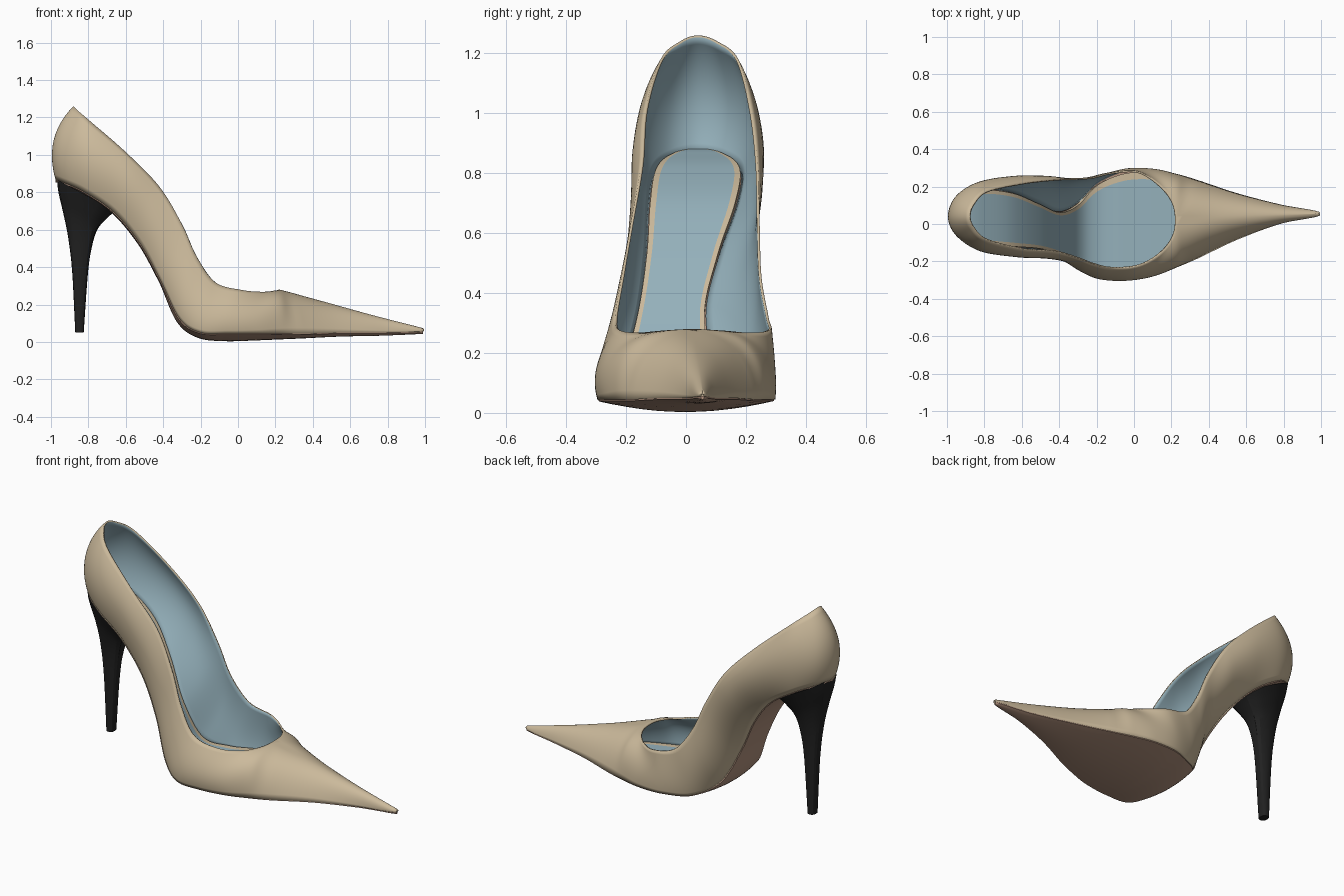
import bpy, bmesh, math
from mathutils import Vector

if "Cube" in bpy.data.objects:
    bpy.data.objects.remove(bpy.data.objects["Cube"])

def material(name, rgb):
    m = bpy.data.materials.new(name)
    m.diffuse_color = (*rgb, 1)
    m.use_nodes = True
    m.node_tree.nodes["Principled BSDF"].inputs["Base Color"].default_value = m.diffuse_color
    return m

TAN = material("tan_leather", (0.60, 0.49, 0.33))
BLUE = material("blue_lining", (0.30, 0.44, 0.50))
BROWN = material("brown_sole", (0.45, 0.29, 0.21))
BLACK = material("black_heel", (0.015, 0.015, 0.015))

# Stations heel -> toe: x,z of the bottom edge, wall middle and top line
XZ = [(-.975, .865, -.985, 1.08, -.88, 1.26), (-.93, .85, -.945, 1.05, -.86, 1.24),
      (-.82, .80, -.82, 1.0, -.79, 1.18), (-.66, .69, -.62, .86, -.60, 1.015),
      (-.52, .52, -.47, .68, -.42, .83), (-.41, .32, -.36, .45, -.30, .63),
      (-.31, .12, -.27, .25, -.22, .455), (-.20, .05, -.17, .17, -.12, .318),
      (-.05, .045, -.03, .16, .02, .278), (.10, .045, .10, .17, .13, .268),
      (.22, .045, .22, .205, .20, .275), (.34, .045, .30, .215, .22, .28),
      (.55, .05, .50, .168, .45, .218), (.78, .05, .76, .112, .72, .143),
      (.99, .055, .995, .066, .985, .075)]
# y of the same three curves on each side
Y_RIGHT = [(.04, .04, .04), (-.05, -.06, -.02), (-.11, -.145, -.085), (-.13, -.178, -.135),
           (-.14, -.185, -.15), (-.17, -.205, -.185), (-.23, -.255, -.215), (-.285, -.29, -.237),
           (-.295, -.295, -.225), (-.275, -.265, -.165), (-.235, -.20, -.075), (-.185, -.12, .02),
           (-.085, -.045, .03), (0, .012, .045), (.05, .05, .055)]
Y_LEFT = [(.04, .04, .04), (.13, .15, .105), (.19, .228, .175), (.175, .257, .218),
          (.115, .24, .24), (.07, .20, .246), (.115, .225, .252), (.225, .264, .276),
          (.29, .297, .282), (.295, .28, .215), (.27, .23, .12), (.235, .165, .02),
          (.165, .118, .03), (.105, .082, .045), (.06, .06, .055)]
SUB, OPEN = 8, 11          # samples per station, station of the opening's front

def spline(pts, sub=SUB, mirror=True):
    """Catmull-Rom; the ends continue as a mirror image across y, or straight on."""
    p = [Vector(q) for q in pts]
    def ghost(a, b):
        return Vector((b.x, 2 * a.y - b.y, b.z)) if mirror else 2 * a - b
    p = [ghost(p[0], p[1])] + p + [ghost(p[-1], p[-2])]
    out = []
    for i in range(1, len(p) - 2):
        a, b, c, d = p[i - 1:i + 3]
        for k in range(sub):
            t = k / sub
            out.append(.5 * (2 * b + (c - a) * t + (2 * a - 5 * b + 4 * c - d) * t * t
                             + (3 * b - a - 3 * c + d) * t ** 3))
    return out + [p[-2]]

def side_curves(ys):
    col = lambda j: [(r[2 * j], y[j], r[2 * j + 1]) for r, y in zip(XZ, ys)]
    top = col(2)
    return (spline(col(0)), spline(col(1)),
            spline(top[:OPEN + 1])[:-1] + spline(top[OPEN:], mirror=False))

def finish(name, bm, mats, angle=40):
    me = bpy.data.meshes.new(name)
    bm.to_mesh(me)
    bm.free()
    ob = bpy.data.objects.new(name, me)
    bpy.context.collection.objects.link(ob)
    for m in mats:
        me.materials.append(m)
    bpy.ops.object.select_all(action='DESELECT')
    ob.select_set(True)
    bpy.context.view_layer.objects.active = ob
    bpy.ops.object.shade_smooth_by_angle(angle=math.radians(angle))
    return ob

def grid(bm, rows, flip=False, mat=lambda r, c: 0):
    vs = [[bm.verts.new(p) for p in r] for r in rows]
    for j, (a, b) in enumerate(zip(vs, vs[1:])):
        for i in range(len(a) - 1):
            q = [a[i], b[i], b[i + 1], a[i + 1]]
            bm.faces.new(q[::-1] if flip else q).material_index = mat(j, i)

right, left = side_curves(Y_RIGHT), side_curves(Y_LEFT)

# Upper: both walls, welded along the heel seam and the toe ridge
bm = bmesh.new()
N = 14
for (B, M, T), flip in ((right, False), (left, True)):
    rows = []
    for b, m, t in zip(B, M, T):
        rows.append([b * (2 * (s - .5) * (s - 1)) + m * (4 * s * (1 - s)) + t * (2 * s * (s - .5))
                     for s in (k / N for k in range(N + 1))])
    grid(bm, rows, flip)
bmesh.ops.remove_doubles(bm, verts=bm.verts, dist=.0004)
bmesh.ops.dissolve_degenerate(bm, edges=bm.edges, dist=.0001)
upper = finish("upper", bm, [TAN, BLUE], 75)
sol = upper.modifiers.new("lining", 'SOLIDIFY')
sol.thickness, sol.offset, sol.material_offset = .009, -1, 1
sol.material_offset_rim = 0

def slab(name, lo, hi, inset, mats, start=0, stop=None, rim=False):
    """Sheet across the bottom outline; lo/hi give its offset at (u, v)."""
    R, L = right[0], left[0]
    n, K = len(R), 12
    vs = [0, .07] + [.07 + .86 * k / (K - 2) for k in range(1, K - 1)] + [1]
    mid = [(a + b) / 2 for a, b in zip(R, L)]
    tops, bots = [], []
    for i in range(start, stop or n):
        d = mid[min(i + 2, n - 1)] - mid[max(i - 2, 0)]
        nrm = Vector((-d.z, 0, d.x)).normalized()
        a, b = R[i].lerp(mid[i], inset), L[i].lerp(mid[i], inset)
        tops.append([a.lerp(b, v) + nrm * hi(i / SUB, 2 * v - 1) for v in vs])
        bots.append([a.lerp(b, v) + nrm * lo(i / SUB, 2 * v - 1) for v in vs])
    side = lambda r, c: 1
    bm = bmesh.new()
    grid(bm, tops, mat=lambda r, c: int(rim and (c in (0, K - 1) or r < 1)))
    grid(bm, bots, True, side)
    for k in (0, K):
        grid(bm, [[t[k], b[k]] for t, b in zip(tops, bots)], k == 0, side)
    for e in (0, -1):
        grid(bm, [tops[e], bots[e]], mat=side)
    bmesh.ops.remove_doubles(bm, verts=bm.verts, dist=.0003)
    bmesh.ops.recalc_face_normals(bm, faces=bm.faces)
    return finish(name, bm, mats)

# Insole with a tan border, ending inside the toe
taper = lambda u: min(1, max(0, (14 - u) / 3))
slab("insole", lambda u, v: .001, lambda u, v: .003 + .015 * taper(u), .07, [BLUE, TAN],
     start=2, stop=12 * SUB + 4, rim=True)

# Outsole, rounded underneath and thickest below the ball
def sole_depth(u, v):
    deep = .011 + .031 * max(0, 1 - abs(u - 8) / 3 if u < 8 else 1 - (u - 8) / 6)
    return -(.005 + (deep - .005) * (1 - v * v))
slab("outsole", sole_depth, lambda u, v: .001, .015, [BROWN, BROWN])

# Stiletto heel: rows of back x,z / front x,z / half width
HEEL = [(-.968, .868, -.655, .70, .128), (-.960, .80, -.70, .662, .10), (-.937, .70, -.752, .60, .066),
        (-.91, .57, -.783, .50, .045), (-.887, .38, -.803, .36, .036), (-.87, .05, -.825, .05, .028)]
back = spline([(r[0], r[4], r[1]) for r in HEEL], 5, False)
front = spline([(r[2], 0, r[3]) for r in HEEL], 5, False)
bm = bmesh.new()
rings = []
for b, f in zip(back, front):
    ring = []
    for k in range(17):
        a = 2 * math.pi * k / 16
        c, s = math.cos(a), math.sin(a)
        w = .5 + .5 * math.copysign(abs(c) ** .8, c)
        # the seat is slightly domed to follow the sole
        ring.append((b.x + (f.x - b.x) * w, .04 + b.y * math.copysign(abs(s) ** .75, s),
                     b.z + (f.z - b.z) * w))
    rings.append(ring)
grid(bm, rings)
bmesh.ops.remove_doubles(bm, verts=bm.verts, dist=.0003)
bmesh.ops.holes_fill(bm, edges=[e for e in bm.edges if e.is_boundary])
bmesh.ops.recalc_face_normals(bm, faces=bm.faces)
finish("heel", bm, [BLACK], 25)
